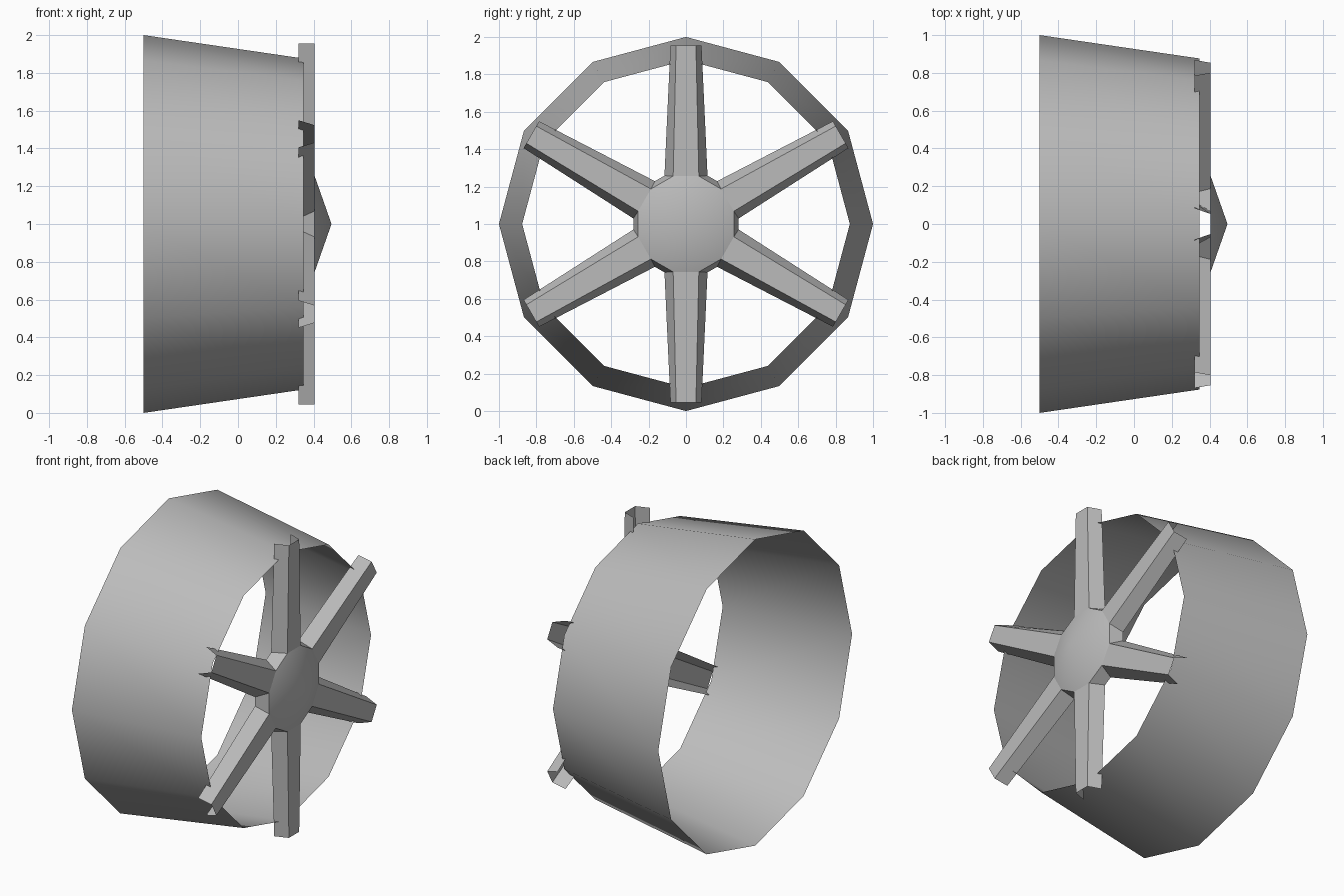
import bpy, bmesh, math
from mathutils import Vector

cube = bpy.data.objects.get("Cube")
if cube:
    bpy.data.objects.remove(cube, do_unlink=True)

grey = bpy.data.materials.new("plain grey")
grey.use_nodes = True
colour = (0.5, 0.5, 0.5, 1)
grey.diffuse_color = colour
grey.node_tree.nodes["Principled BSDF"].inputs["Base Color"].default_value = colour

CENTRE_Z = 1.0


def polar(x, radius, degrees):
    """Point on a circle around the wheel axle, which runs along x."""
    a = math.radians(degrees)
    return Vector((x, radius * math.cos(a), CENTRE_Z + radius * math.sin(a)))


def spoke_point(x, along, side, degrees):
    """Point given by its distance along and across a spoke."""
    return polar(x, math.hypot(along, side), degrees + math.degrees(math.atan2(side, along)))


def make_object(name, faces, smooth_angle=None):
    bm = bmesh.new()
    for corners in faces:
        bm.faces.new([bm.verts.new(c) for c in corners])
    bmesh.ops.remove_doubles(bm, verts=bm.verts, dist=1e-4)
    mesh = bpy.data.meshes.new(name)
    bm.to_mesh(mesh)
    bm.free()
    mesh.materials.append(grey)
    obj = bpy.data.objects.new(name, mesh)
    bpy.context.collection.objects.link(obj)
    if smooth_angle:
        bpy.ops.object.select_all(action='DESELECT')
        obj.select_set(True)
        bpy.context.view_layer.objects.active = obj
        bpy.ops.object.shade_smooth_by_angle(angle=math.radians(smooth_angle))
    return obj


# Tapered open rim with twelve sides
BACK, FRONT = (-0.5, 1.0), (0.348, 0.876)
rim = [[polar(*BACK, a), polar(*BACK, a + 30), polar(*FRONT, a + 30), polar(*FRONT, a)]
       for a in range(0, 360, 30)]
make_object("rim", rim, 35)

# Hub: shallow cone with a slanted wall between each pair of spokes
FACE_X, REAR_X, TIP = 0.405, 0.32, 0.955
HUB_FRONT, HUB_REAR, REAR_ANGLE = 0.265, 0.283, 24
apex = Vector((0.495, 0, CENTRE_Z))
hub = []
for a in range(30, 390, 60):
    left, right, following = (polar(FACE_X, HUB_FRONT, a + d) for d in (15, -15, 45))
    hub.append([apex, right, left])
    hub.append([apex, left, following])
    hub.append([left, polar(REAR_X, HUB_REAR, a + REAR_ANGLE),
                polar(REAR_X, HUB_REAR, a + 60 - REAR_ANGLE), following])
make_object("hub", hub, 35)

# Six open-backed channel spokes with flared sides
for i, a in enumerate(range(30, 390, 60), 1):
    rails = [
        (polar(REAR_X, HUB_REAR, a - REAR_ANGLE), spoke_point(REAR_X, TIP, -0.083, a)),
        (polar(FACE_X, HUB_FRONT, a - 15), spoke_point(FACE_X, TIP, -0.053, a)),
        (polar(FACE_X, HUB_FRONT, a + 15), spoke_point(FACE_X, TIP, 0.053, a)),
        (polar(REAR_X, HUB_REAR, a + REAR_ANGLE), spoke_point(REAR_X, TIP, 0.083, a)),
    ]
    faces = [[p[0], p[1], q[1], q[0]] for p, q in zip(rails, rails[1:])]
    make_object(f"spoke_{i}", faces)
